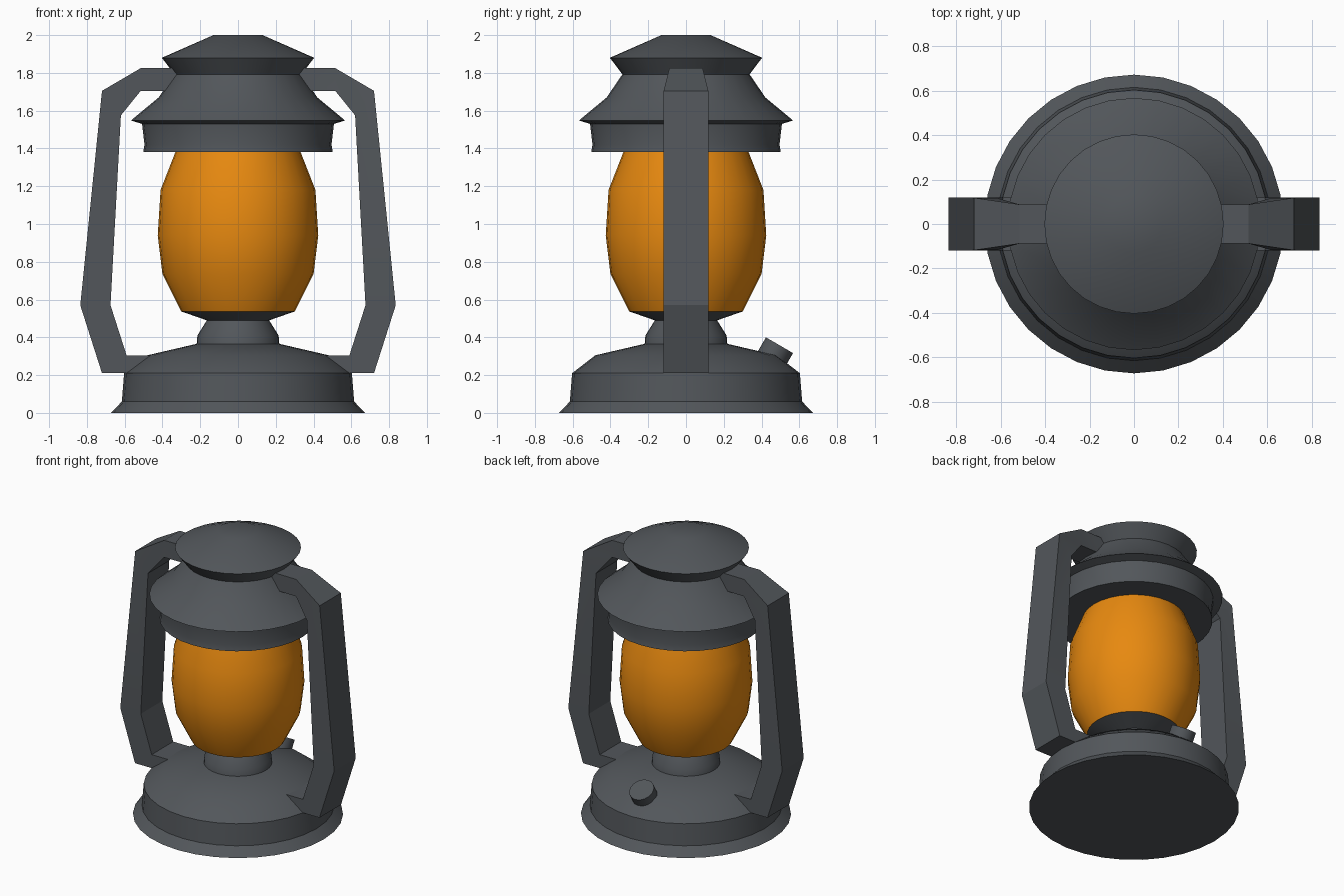
import bpy, bmesh, math
from mathutils import Vector, Matrix

if "Cube" in bpy.data.objects:
    bpy.data.objects.remove(bpy.data.objects["Cube"])


def material(name, rgb):
    m = bpy.data.materials.new(name)
    m.diffuse_color = (*rgb, 1)
    m.use_nodes = True
    m.node_tree.nodes["Principled BSDF"].inputs["Base Color"].default_value = m.diffuse_color
    return m


METAL = material("dark grey metal", (0.085, 0.094, 0.104))
AMBER = material("amber glass", (0.80, 0.25, 0.005))


def finish(name, bm, mat, angle=30):
    bmesh.ops.recalc_face_normals(bm, faces=bm.faces[:])
    me = bpy.data.meshes.new(name)
    bm.to_mesh(me)
    bm.free()
    me.materials.append(mat)
    ob = bpy.data.objects.new(name, me)
    bpy.context.collection.objects.link(ob)
    bpy.ops.object.select_all(action='DESELECT')
    bpy.context.view_layer.objects.active = ob
    ob.select_set(True)
    bpy.ops.object.shade_smooth_by_angle(angle=math.radians(angle))
    return ob


def lathe(name, profile, mat, n=32):
    """Turn an (r, z) profile about z, closing both ends with caps."""
    bm = bmesh.new()
    rings = [[bm.verts.new((r * math.cos(math.tau * i / n), r * math.sin(math.tau * i / n), z))
              for i in range(n)] for r, z in profile]
    for a, b in zip(rings, rings[1:]):
        for i in range(n):
            j = (i + 1) % n
            bm.faces.new((a[i], a[j], b[j], b[i]))
    bm.faces.new(rings[0][::-1])
    bm.faces.new(rings[-1])
    return finish(name, bm, mat)


# Turned body parts
lathe("fuel_base", [(0.672, 0), (0.615, 0.06), (0.603, 0.21), (0.48, 0.305), (0.20, 0.37)], METAL)
lathe("burner_neck", [(0.22, 0.35), (0.215, 0.41), (0.165, 0.49), (0.30, 0.537)], METAL)
lathe("glass_globe", [(0.30, 0.537), (0.40, 0.735), (0.425, 0.94), (0.41, 1.18), (0.32, 1.41)], AMBER)
lathe("hood", [(0.502, 1.38), (0.495, 1.42), (0.508, 1.53), (0.567, 1.548),
               (0.42, 1.67), (0.335, 1.795)], METAL)
lathe("chimney_cap", [(0.335, 1.79), (0.403, 1.88), (0.13, 2.0)], METAL)

# Filler knob on the back slope of the base
bm = bmesh.new()
axis = Vector((0, 0.5, 0.86)).normalized()
place = Matrix.Translation((0, 0.47, 0.315)) @ axis.to_track_quat('Z', 'Y').to_matrix().to_4x4()
bmesh.ops.create_cone(bm, cap_ends=True, segments=16, radius1=0.083, radius2=0.083,
                      depth=0.10, matrix=place)
finish("filler_knob", bm, METAL)

# Side handles: (outer x, z, inner x, z, half width) stations along the tube
STATIONS = [(0.40, 0.21, 0.40, 0.305, 0.12), (0.72, 0.21, 0.59, 0.305, 0.12),
            (0.835, 0.57, 0.675, 0.57, 0.12), (0.72, 1.705, 0.62, 1.575, 0.118),
            (0.515, 1.825, 0.515, 1.705, 0.088), (0.25, 1.825, 0.25, 1.705, 0.085)]
for side, name in ((1, "right_handle"), (-1, "left_handle")):
    bm = bmesh.new()
    loops = [[bm.verts.new((side * x, y, z)) for x, y, z in
              ((xo, -w, zo), (xo, w, zo), (xi, w, zi), (xi, -w, zi))]
             for xo, zo, xi, zi, w in STATIONS]
    for a, b in zip(loops, loops[1:]):
        for i in range(4):
            j = (i + 1) % 4
            bm.faces.new((a[i], a[j], b[j], b[i]))
    bm.faces.new(loops[0])
    bm.faces.new(loops[-1][::-1])
    finish(name, bm, METAL, 10)
